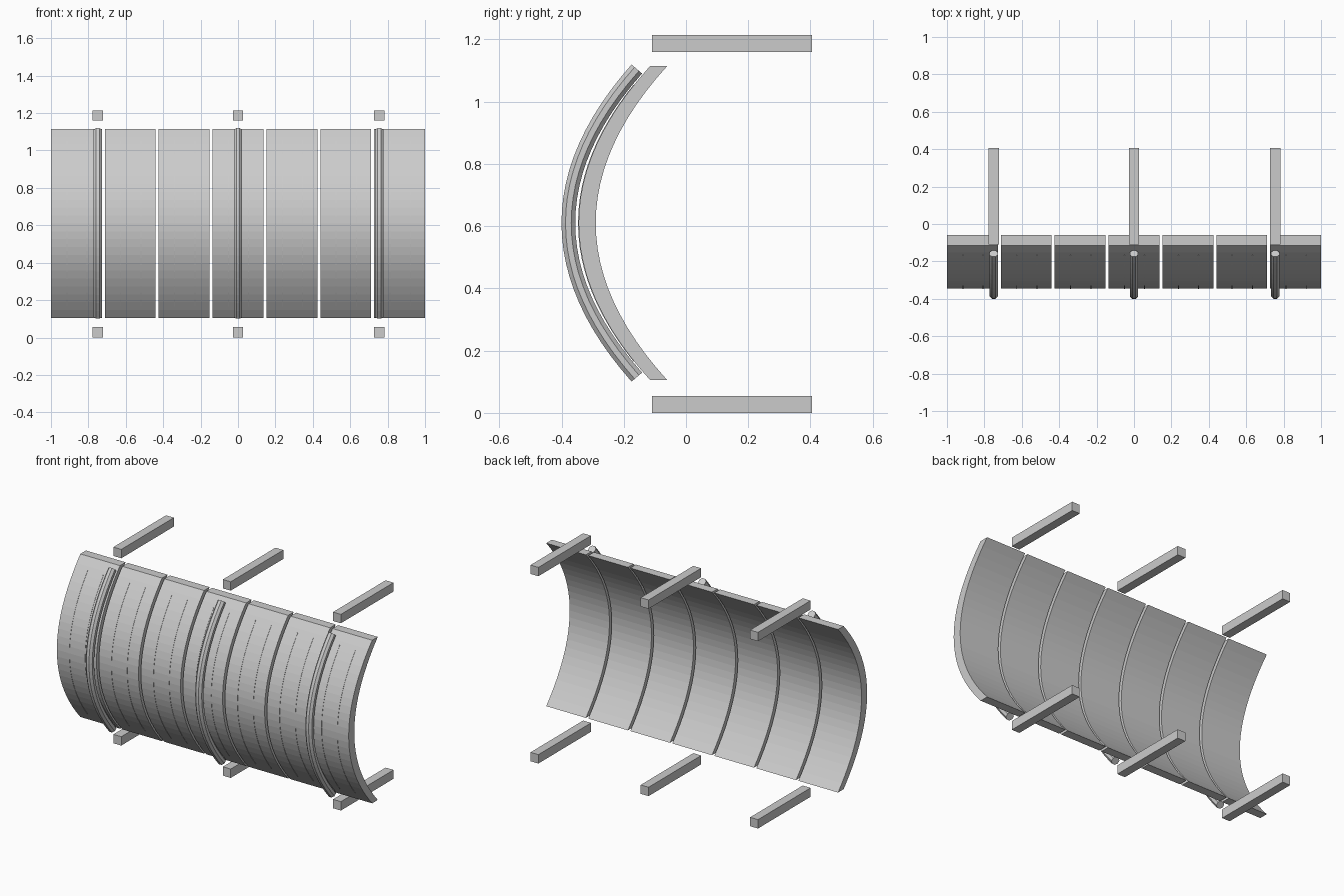
import bpy, bmesh, math
from mathutils import Vector

if "Cube" in bpy.data.objects:
    bpy.data.objects.remove(bpy.data.objects["Cube"], do_unlink=True)

grey = bpy.data.materials.new("plain grey")
grey.use_nodes = True
grey.diffuse_color = (0.6, 0.6, 0.6, 1)
grey.node_tree.nodes["Principled BSDF"].inputs["Base Color"].default_value = (0.6, 0.6, 0.6, 1)

MID_Z = 0.61
SEGMENTS = 24


def bow(front, sag, half, reach=1.0):
    """Points (y, z) along an arch that bulges to the front."""
    ts = [reach * (2 * i / SEGMENTS - 1) for i in range(SEGMENTS + 1)]
    return [(front + sag * t * t, MID_Z + half * t) for t in ts]


def finish(bm, name):
    bmesh.ops.recalc_face_normals(bm, faces=bm.faces)
    mesh = bpy.data.meshes.new(name)
    bm.to_mesh(mesh)
    bm.free()
    mesh.materials.append(grey)
    ob = bpy.data.objects.new(name, mesh)
    bpy.context.collection.objects.link(ob)
    return ob


def loft(rings, name):
    """Skin a list of closed rings and cap both ends."""
    bm = bmesh.new()
    rows = [[bm.verts.new(p) for p in ring] for ring in rings]
    n = len(rows[0])
    for a, b in zip(rows, rows[1:]):
        for i in range(n):
            j = (i + 1) % n
            bm.faces.new((a[i], a[j], b[j], b[i]))
    bm.faces.new(rows[0])
    bm.faces.new(rows[-1])
    return finish(bm, name)


def slab(path, x0, x1, depth, name):
    """Bowed board of constant depth along y."""
    return loft([[(x0, y, z), (x1, y, z), (x1, y + depth, z), (x0, y + depth, z)]
                 for y, z in path], name)


def tube(path, x, radius, sides, name):
    """Faceted rod following the bow, with square-cut ends."""
    rings = []
    for i, (y, z) in enumerate(path):
        a, b = path[max(i - 1, 0)], path[min(i + 1, len(path) - 1)]
        normal = Vector((0, b[1] - a[1], a[0] - b[0])).normalized()
        ring = []
        for k in range(sides):
            ang = math.tau * (k + 0.5) / sides
            p = Vector((x, y, z)) + normal * radius * math.cos(ang)
            ring.append(p + Vector((radius * math.sin(ang), 0, 0)))
        rings.append(ring)
    return loft(rings, name)


def box(lo, hi, name):
    bm = bmesh.new()
    bmesh.ops.create_cube(bm, size=1)
    for v in bm.verts:
        v.co = [(l + h) / 2 + c * (h - l) for l, h, c in zip(lo, hi, v.co)]
    return finish(bm, name)


# Seven bowed boards, each with two thin raised seams
WIDTH, PITCH = 0.272, 0.288
for i in range(7):
    x = -1 + i * PITCH
    slab(bow(-0.345, 0.23, 0.505), x, x + WIDTH, 0.055, f"board_{i + 1}")
    for side, offset in (("right", 0.085), ("left", 0.193)):
        slab(bow(-0.347, 0.23, 0.505, 0.88), x + offset - 0.0025, x + offset + 0.0025,
             0.006, f"board_{i + 1}_seam_{side}")

# Three bowed rods, each with an upper and a lower support bar
for label, x in (("right", -0.75), ("middle", 0), ("left", 0.755)):
    tube(bow(-0.378, 0.22, 0.495), x, 0.024, 8, f"rod_{label}")
    for level, z in (("lower", 0), ("upper", 1.16)):
        box((x - 0.027, -0.11, z), (x + 0.027, 0.405, z + 0.055), f"bar_{level}_{label}")
